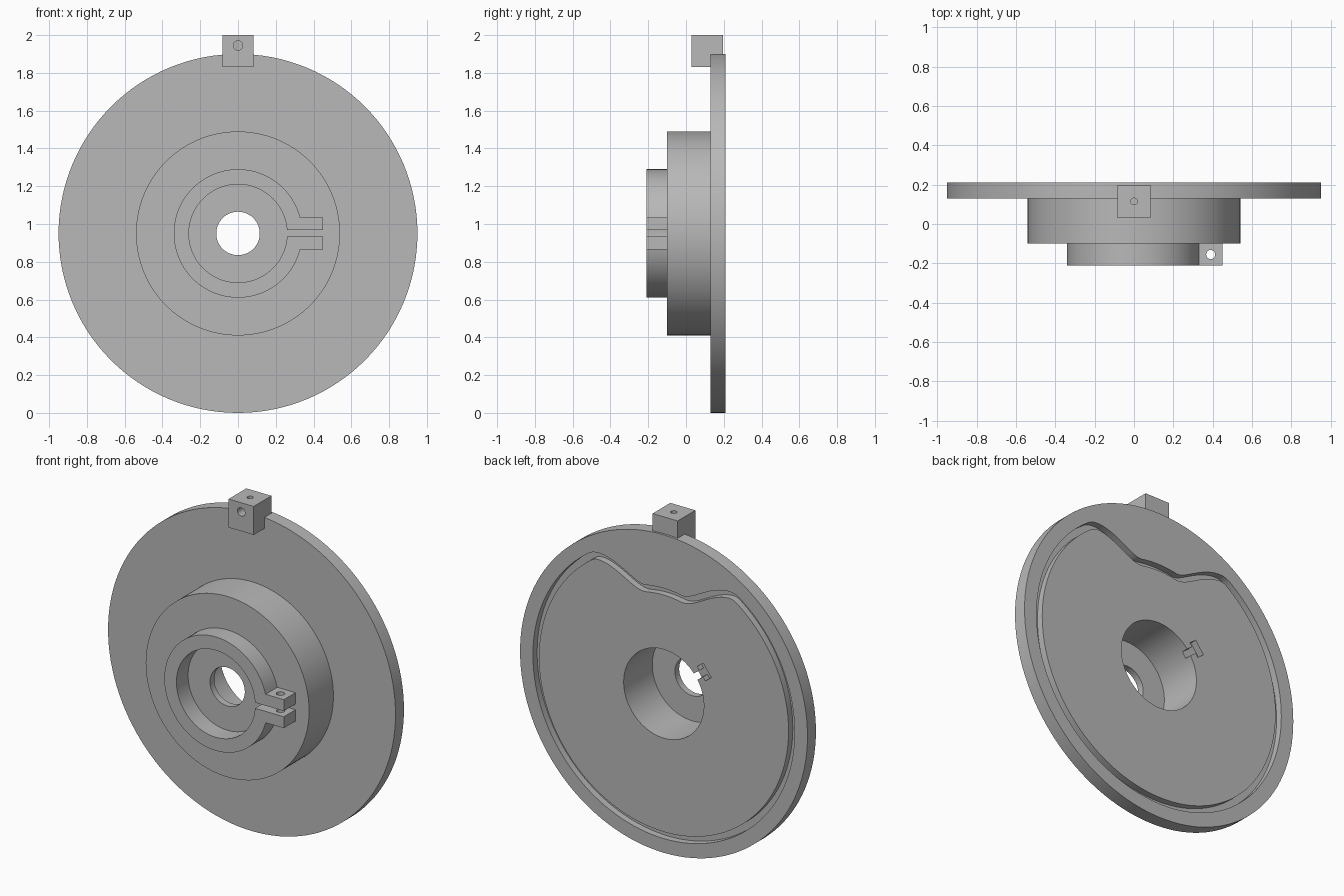
import bpy, bmesh, math
from math import sin, cos, pi, radians

CZ = 0.95      # height of the wheel axis
SEG = 128

if "Cube" in bpy.data.objects:
    bpy.data.objects.remove(bpy.data.objects["Cube"], do_unlink=True)

steel = bpy.data.materials.new("grey_metal")
steel.use_nodes = True
GREY = (0.48, 0.48, 0.48, 1)
steel.diffuse_color = GREY
steel.node_tree.nodes["Principled BSDF"].inputs["Base Color"].default_value = GREY


def finish(name, bm):
    bmesh.ops.recalc_face_normals(bm, faces=bm.faces)
    mesh = bpy.data.meshes.new(name)
    bm.to_mesh(mesh)
    bm.free()
    mesh.materials.append(steel)
    ob = bpy.data.objects.new(name, mesh)
    bpy.context.collection.objects.link(ob)
    return ob


def sweep(name, rings):
    """Skin a closed loop of equal closed rings."""
    bm = bmesh.new()
    vs = [[bm.verts.new(p) for p in ring] for ring in rings]
    n = len(vs[0])
    for a, b in zip(vs, vs[1:] + vs[:1]):
        for i in range(n):
            j = (i + 1) % n
            bm.faces.new((a[i], a[j], b[j], b[i]))
    return finish(name, bm)


def prism(name, outline, y0, y1):
    """Extrude an x-z outline, measured from the axis, along y."""
    bm = bmesh.new()
    face = bm.faces.new([bm.verts.new((x, y0, CZ + z)) for x, z in outline])
    ext = bmesh.ops.extrude_face_region(bm, geom=[face])
    moved = [v for v in ext["geom"] if isinstance(v, bmesh.types.BMVert)]
    bmesh.ops.translate(bm, verts=moved, vec=(0, y1 - y0, 0))
    return finish(name, bm)


def box(name, x0, x1, y0, y1, z0, z1):
    return prism(name, [(x0, z0), (x1, z0), (x1, z1), (x0, z1)], y0, y1)


def rod(name, radius, start, end, axis):
    """Cylinder between two points, along y or z."""
    u = (1, 0, 0)
    v = (0, 0, 1) if axis == "y" else (0, 1, 0)
    bm = bmesh.new()
    ends = []
    for p in (start, end):
        ends.append([bm.verts.new([p[k] + radius * (cos(t) * u[k] + sin(t) * v[k])
                                   for k in range(3)])
                     for t in (2 * pi * i / 32 for i in range(32))])
        bm.faces.new(ends[-1])
    for i in range(32):
        j = (i + 1) % 32
        bm.faces.new((ends[0][i], ends[0][j], ends[1][j], ends[1][i]))
    return finish(name, bm)


def cut(ob, *cutters):
    for c in cutters:
        c.hide_render = True
        mod = ob.modifiers.new("cut", "BOOLEAN")
        mod.operation, mod.solver, mod.object = "DIFFERENCE", "EXACT", c
    bpy.context.view_layer.update()
    deps = bpy.context.evaluated_depsgraph_get()
    mesh = bpy.data.meshes.new_from_object(ob.evaluated_get(deps))
    ob.modifiers.clear()
    ob.data = mesh
    for c in cutters:
        bpy.data.objects.remove(c, do_unlink=True)


# Disc, hub and bore turned from one profile (radius, y)
profile = [(0.95, 0.21), (0.95, 0.13), (0.54, 0.13), (0.54, -0.10),
           (0.115, -0.10), (0.115, -0.06), (0.265, -0.06), (0.265, 0.21)]
angles = [2 * pi * i / SEG for i in range(SEG)]
disc = sweep("cam_disc", [[(r * sin(t), y, CZ + r * cos(t)) for r, y in profile]
                          for t in angles])


# Cam groove in the back: round track with a dip at the top
def track(t):
    a = abs((t + pi) % (2 * pi) - pi)
    k = min(max((a - radians(11)) / radians(24), 0), 1)
    r = 0.63 + 0.235 * k * k * (3 - 2 * k)
    return r * sin(t), r * cos(t)


rings = []
for i in range(240):
    t = 2 * pi * i / 240
    x, z = track(t)
    (xa, za), (xb, zb) = track(t - 0.01), track(t + 0.01)
    d = math.hypot(xb - xa, zb - za)
    xi, zi = x + 0.04 * (zb - za) / d, z - 0.04 * (xb - xa) / d
    rings.append([(x, 0.17, CZ + z), (x, 0.25, CZ + z),
                  (xi, 0.25, CZ + zi), (xi, 0.17, CZ + zi)])
groove = sweep("groove_cutter", rings)

# Small T-shaped notch beside the rear opening
c, s = cos(radians(143)), sin(radians(143))
tee = [(0.24, -0.02), (0.31, -0.02), (0.31, -0.045), (0.36, -0.045),
       (0.36, 0.045), (0.31, 0.045), (0.31, 0.02), (0.24, 0.02)]
notch = prism("notch_cutter", [(a * c - b * s, a * s + b * c) for a, b in tee],
              0.17, 0.25)
cut(disc, groove, notch)

# Split clamp collar with two ears
R_OUT, R_IN, SLOT, EAR = 0.34, 0.26, 0.017, 0.085


def arc(r, half_width):
    a = math.asin(half_width / r)
    return [(r * cos(t), r * sin(t))
            for t in (a + (2 * pi - 2 * a) * i / 96 for i in range(97))]


outline = ([(0.45, SLOT), (0.45, EAR)] + arc(R_OUT, EAR)
           + [(0.45, -EAR), (0.45, -SLOT)] + arc(R_IN, SLOT)[::-1])
collar = prism("clamp_collar", outline, -0.21, -0.10)
cut(collar, rod("screw_cutter", 0.023, (0.39, -0.155, 0.8), (0.39, -0.155, 1.1), "z"))

# Stop block on the rim with a front hole meeting a top hole
block = box("stop_block", -0.083, 0.083, 0.03, 0.197, 0.88, 1.05)
cut(block, rod("front_hole_cutter", 0.025, (0, 0, 1.945), (0, 0.13, 1.945), "y"),
    rod("top_hole_cutter", 0.017, (0, 0.115, 1.9), (0, 0.115, 2.05), "z"))

# Smooth the round walls, keep the edges crisp
bpy.ops.object.select_all(action="DESELECT")
for ob in (disc, collar, block):
    ob.select_set(True)
bpy.context.view_layer.objects.active = disc
bpy.ops.object.shade_smooth_by_angle(angle=radians(30))
